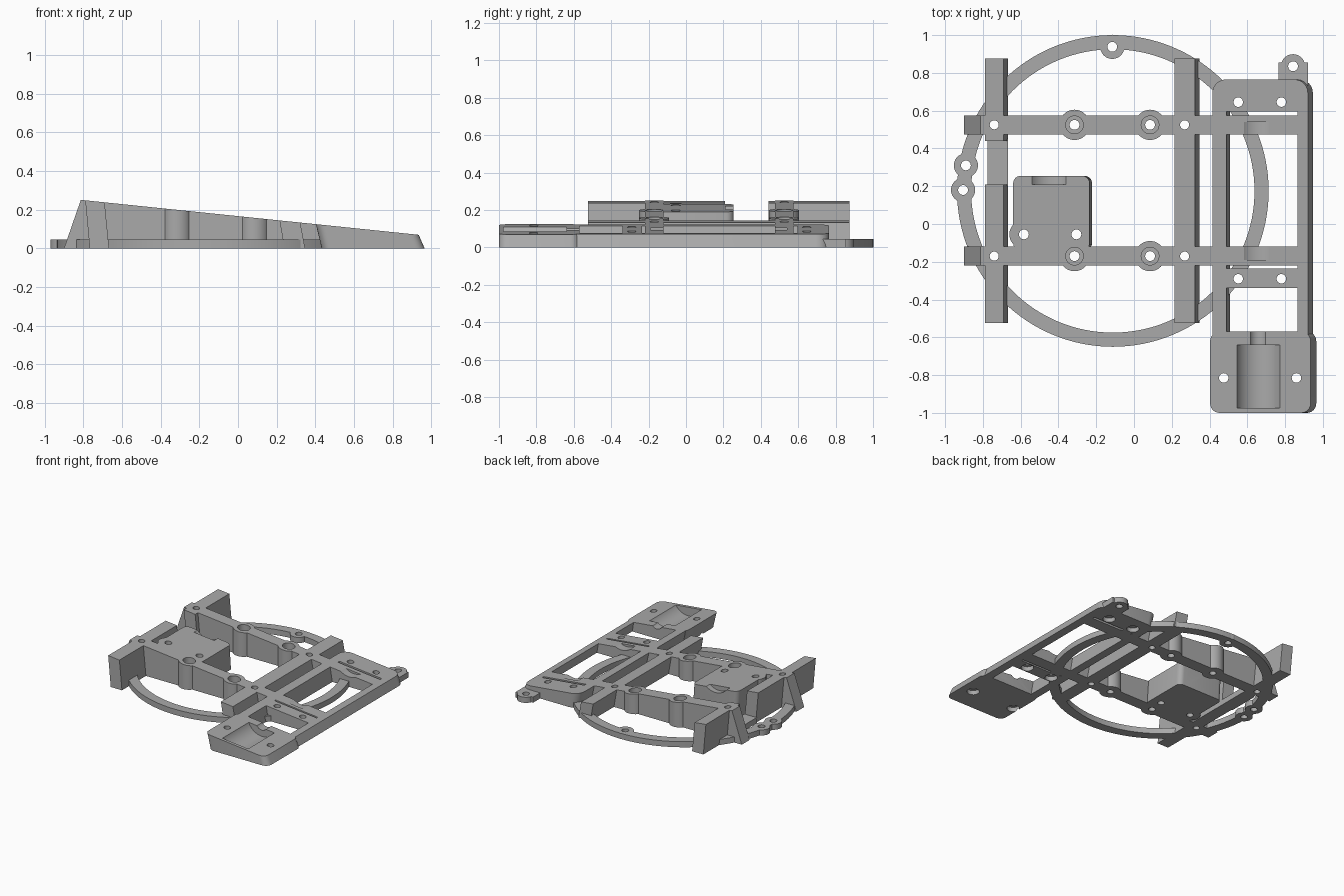
import bpy, bmesh, math

if "Cube" in bpy.data.objects:
    bpy.data.objects.remove(bpy.data.objects["Cube"], do_unlink=True)

grey = bpy.data.materials.new("plain grey")
grey.use_nodes = True
grey.diffuse_color = (0.4, 0.4, 0.4, 1)
grey.node_tree.nodes["Principled BSDF"].inputs["Base Color"].default_value = (0.4, 0.4, 0.4, 1)

BASE = 0.045          # thickness of the flat base ring
RAILS = (0.525, -0.17)


def slope(x):
    """Height of the tilted mounting plane."""
    return 0.25 - 0.1034 * (x + 0.81)


def circle(cx, cy, r, n=40):
    return [(cx + r * math.cos(2 * math.pi * i / n), cy + r * math.sin(2 * math.pi * i / n))
            for i in range(n)]


def rect(x0, x1, y0, y1, r=0.0, n=6):
    if r == 0:
        return [(x0, y0), (x1, y0), (x1, y1), (x0, y1)]
    corners = [(x1 - r, y1 - r), (x0 + r, y1 - r), (x0 + r, y0 + r), (x1 - r, y0 + r)]
    return [(cx + r * math.cos(math.pi / 2 * (k + i / n)), cy + r * math.sin(math.pi / 2 * (k + i / n)))
            for k, (cx, cy) in enumerate(corners) for i in range(n + 1)]


def loft(name, loops):
    """Solid through a stack of matching loops of 3D points."""
    bm = bmesh.new()
    rows = [[bm.verts.new(p) for p in loop] for loop in loops]
    n = len(rows[0])
    bm.faces.new(rows[0])
    bm.faces.new(rows[-1])
    for a, b in zip(rows, rows[1:]):
        for i in range(n):
            j = (i + 1) % n
            bm.faces.new((a[i], a[j], b[j], b[i]))
    bmesh.ops.recalc_face_normals(bm, faces=bm.faces)
    mesh = bpy.data.meshes.new(name)
    bm.to_mesh(mesh)
    bm.free()
    mesh.materials.append(grey)
    ob = bpy.data.objects.new(name, mesh)
    bpy.context.collection.objects.link(ob)
    return ob


def prism(name, outline, top=slope, bottom=0.0, shift=0.0):
    """Upright solid; its foot is moved sideways by shift."""
    height = top if callable(top) else lambda x: top
    return loft(name, [[(x + shift, y, bottom) for x, y in outline],
                       [(x, y, height(x)) for x, y in outline]])


def lathe_hole(x, y, steps):
    """Round stepped cutter from (z, radius) pairs."""
    return loft("hole_cutter", [[(px, py, z) for px, py in circle(x, y, r, 24)] for z, r in steps])


def trough(x, y0, y1, half, r):
    """Lying cylinder that scoops a shallow channel in the tilted plane."""
    z = slope(x) + math.sqrt(r * r - half * half)
    ring = circle(x, z, r, 64)
    return loft("channel_cutter", [[(a, y, b) for a, b in ring] for y in (y0, y1)])


def cut(ob, cutters):
    for c in cutters:
        m = ob.modifiers.new("cut", "BOOLEAN")
        m.operation = "DIFFERENCE"
        m.solver = "EXACT"
        m.object = c
    bpy.context.view_layer.objects.active = ob
    for m in list(ob.modifiers):
        bpy.ops.object.modifier_apply(modifier=m.name)


parts = []   # (object, centre-free bounding box) pairs are cut by every hole that meets them


def add(ob):
    parts.append(ob)
    return ob


# Base ring with screw lugs
ring = add(prism("base_ring", circle(-0.112, 0.175, 0.825, 128), BASE))
ring_core = prism("ring_cutter", circle(-0.112, 0.175, 0.75, 128), 0.2, -0.1)
cut(ring, [ring_core])
lugs = [(-0.115, 0.938), (-0.89, 0.31), (-0.905, 0.18), (0.842, 0.835)]
for i, (x, y) in enumerate(lugs):
    add(prism(f"lug_{i}", circle(x, y, 0.064), BASE))
add(prism("lug_tab", rect(0.765, 0.92, 0.70, 0.855), BASE))

# Long rails with a sloped left end and round screw bosses
for side, y in zip(("back", "front"), RAILS):
    add(loft(side + "_rail", [[(-0.90, y - .05, 0), (0.90, y - .05, 0), (0.90, y + .05, 0), (-0.90, y + .05, 0)],
                              [(x, py, slope(x)) for x, py in rect(-0.813, 0.90, y - .05, y + .05)]]))
    for x in (-0.315, 0.085):
        add(prism(side + "_rail_boss", circle(x, y, 0.08)))

# Cross bars; the left one drops to a low bridge in the middle
add(prism("right_cross_bar", rect(0.215, 0.322, -0.525, 0.875), shift=0.025))
add(prism("left_cross_bar_front", rect(-0.79, -0.69, -0.525, 0.208), shift=0.023))
add(prism("left_cross_bar_back", rect(-0.79, -0.69, 0.44, 0.875), shift=0.023))
add(prism("left_cross_bar_bridge", rect(-0.775, -0.667, 0.2, 0.45), BASE))

# Mounting block
add(prism("mounting_block", rect(-0.64, -0.235, -0.14, 0.255, 0.04), shift=0.013))
add(prism("mounting_block_boss", circle(-0.585, -0.055, 0.075)))

# Side frame with openings, and the wider foot plate
frame = add(prism("side_frame", rect(0.415, 0.92, -0.75, 0.765, 0.07), shift=0.027))
windows = [prism("window_cutter", rect(0.475, 0.845, y0, y1), 0.2, -0.1, shift=0.05)
           for y0, y1 in ((-0.235, 0.595), (-0.57, -0.34))]
cut(frame, windows)
add(prism("foot_plate", rect(0.403, 0.935, -1.0, -0.57, 0.05), shift=0.03))

# Screw holes
holes = [lathe_hole(x, y, [(-0.1, 0.026), (0.4, 0.026)]) for x, y in lugs]
holes += [lathe_hole(x, y, [(-0.1, 0.024), (0.4, 0.024)])
          for y in RAILS for x in (-0.74, 0.268)]
holes += [lathe_hole(x, -0.055, [(-0.1, 0.026), (0.4, 0.026)]) for x in (-0.583, -0.305)]
for y in RAILS:
    for x in (-0.315, 0.085):
        z = slope(x) - 0.06
        holes.append(lathe_hole(x, y, [(-0.1, 0.026), (z, 0.026), (z, 0.047), (0.4, 0.047)]))
for x, y in ((.552, .645), (.78, .645), (.552, -.29), (.78, -.29), (.475, -.815), (.86, -.815)):
    holes.append(lathe_hole(x, y, [(-0.1, 0.046), (0.035, 0.046), (0.035, 0.025), (0.4, 0.025)]))

# Curved channels
holes += [trough(0.665, -0.975, -0.64, 0.115, 0.13),
          trough(0.66, -0.65, -0.55, 0.04, 0.05),
          trough(0.66, -0.19, 0.54, 0.065, 0.13),
          trough(-0.44, 0.21, 0.30, 0.09, 0.13)]


def span(ob, axis):
    values = [v.co[axis] for v in ob.data.vertices]
    return min(values), max(values)


def meets(a, b):
    return all(span(a, k)[0] < span(b, k)[1] and span(b, k)[0] < span(a, k)[1] for k in (0, 1))


for ob in parts:
    cut(ob, [h for h in holes if meets(ob, h)])

# Remove cutters, then shade
for c in holes + windows + [ring_core]:
    bpy.data.objects.remove(c, do_unlink=True)
bpy.ops.object.select_all(action="DESELECT")
for ob in parts:
    ob.select_set(True)
bpy.context.view_layer.objects.active = parts[0]
bpy.ops.object.shade_smooth_by_angle(angle=math.radians(30))
